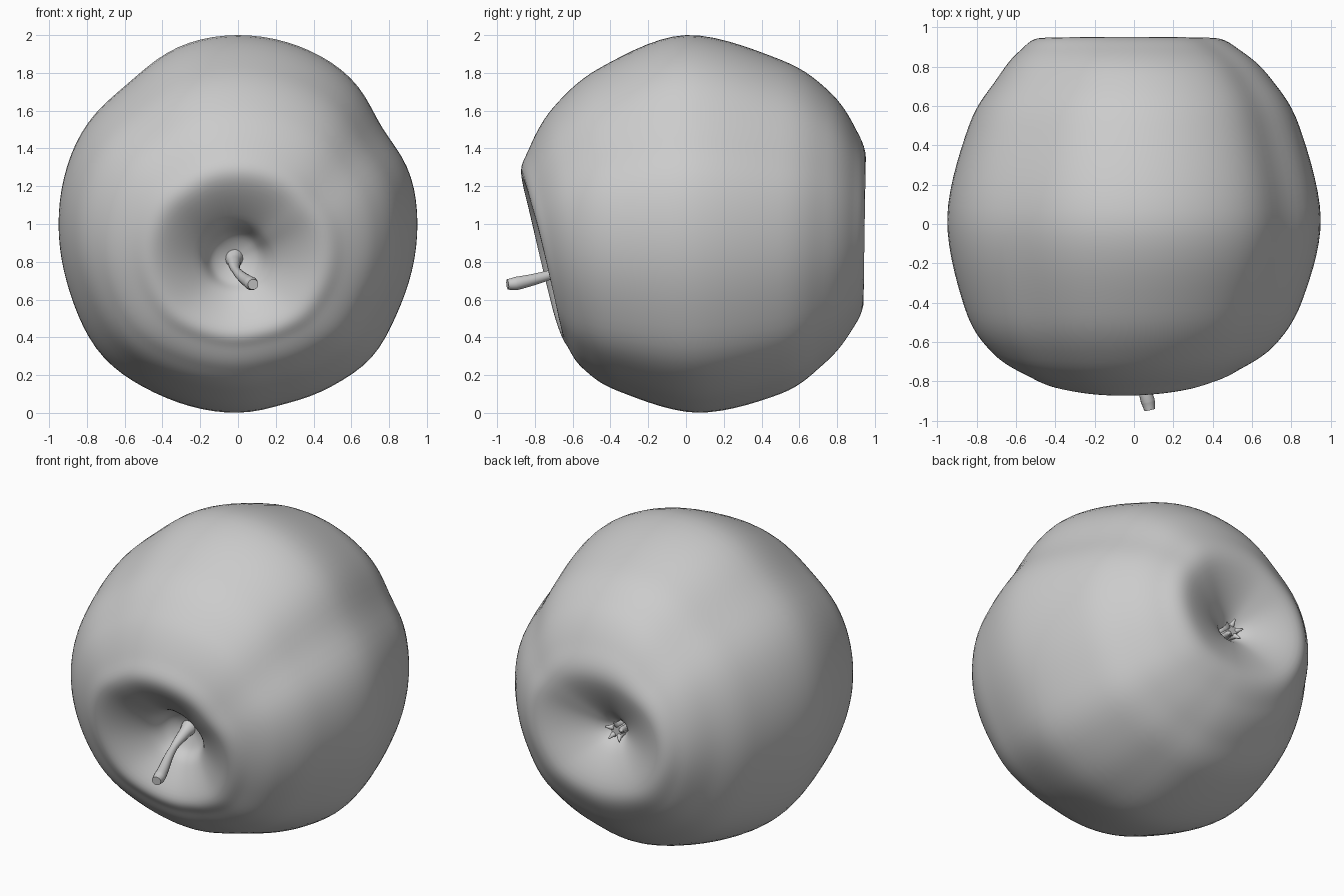
import bpy, bmesh, math
from mathutils import Vector

if "Cube" in bpy.data.objects:
    bpy.data.objects.remove(bpy.data.objects["Cube"])

SEG, SUB = 96, 7

# Body rings, stem end to blossom end: top y, top z, bottom y, bottom z, half width
RINGS = [
    (-.46, .82, -.46, .82, 0),
    (-.53, .94, -.50, .70, .12),
    (-.70, 1.03, -.57, .62, .21),
    (-.865, 1.24, -.655, .44, .43),
    (-.83, 1.40, -.62, .34, .57),
    (-.70, 1.62, -.54, .23, .73),
    (-.45, 1.83, -.36, .115, .86),
    (0, 2.0, .06, 0, .95),
    (.50, 1.87, .50, .10, .84),
    (.75, 1.71, .72, .25, .70),
    (.89, 1.52, .86, .41, .57),
    (.95, 1.32, .94, .60, .42),
    (.82, 1.06, .84, .84, .13),
    (.69, .95, .69, .95, 0),
]
# Uneven outline: angle, radius offset, spread (degrees)
LUMPS = [(34, -.047, 13), (128, -.035, 15), (224, .027, 16), (284, -.012, 9), (315, .024, 12)]


def lump(deg):
    total = 0
    for a, d, w in LUMPS:
        gap = (deg - a + 180) % 360 - 180
        total += d * math.exp(-(gap / w) ** 2)
    return total


def ring_point(i, t):
    ty, tz, by, bz, half = RINGS[i]
    c, s = math.cos(t), math.sin(t)
    tall = (tz - bz) / 2
    r = half * c * c + tall * s * s
    r += lump(math.degrees(t)) * (r / .97) ** 1.5
    # blossom hollow sits left of centre, stem face leans back on the right
    cx = -.07 * max(0, (i - 9) / 4) - .02 * max(0, 1 - i / 3)
    y = (ty + by) / 2 + (ty - by) / 2 * s
    if y < 0:
        y += .03 * c * half
    return Vector((cx + r * c, y, (tz + bz) / 2 + r * s))


def catmull(p0, p1, p2, p3, s):
    return .5 * (2 * p1 + (p2 - p0) * s + (2 * p0 - 5 * p1 + 4 * p2 - p3) * s * s
                 + (3 * p1 - p0 - 3 * p2 + p3) * s ** 3)


# Fruit body: smooth meridians through the rings
bm = bmesh.new()
columns = []
for j in range(SEG):
    t = 2 * math.pi * j / SEG
    pts = [ring_point(i, t) for i in range(len(RINGS))]
    pts = [pts[0]] + pts + [pts[-1]]
    col = [catmull(*pts[i:i + 4], k / SUB) for i in range(len(pts) - 3) for k in range(SUB)]
    columns.append([bm.verts.new(p) for p in col + [pts[-1]]])
for j in range(SEG):
    a, b = columns[j], columns[(j + 1) % SEG]
    for i in range(len(a) - 1):
        bm.faces.new((a[i], a[i + 1], b[i + 1], b[i]))
bmesh.ops.remove_doubles(bm, verts=bm.verts, dist=1e-5)
bmesh.ops.recalc_face_normals(bm, faces=bm.faces)
for f in bm.faces:
    f.smooth = True
mesh = bpy.data.meshes.new("fruit_body")
bm.to_mesh(mesh)
bm.free()
bpy.context.collection.objects.link(bpy.data.objects.new("fruit_body", mesh))


def tube(name, path):
    """Rounded rod through (x, y, z, radius) points."""
    cu = bpy.data.curves.new(name, 'CURVE')
    cu.dimensions = '3D'
    cu.bevel_depth = 1
    cu.bevel_resolution = 5
    cu.resolution_u = 8
    cu.use_fill_caps = True
    sp = cu.splines.new('BEZIER')
    sp.bezier_points.add(len(path) - 1)
    for bp, (x, y, z, r) in zip(sp.bezier_points, path):
        bp.co = (x, y, z)
        bp.radius = r
        bp.handle_left_type = bp.handle_right_type = 'AUTO'
    ob = bpy.data.objects.new(name, cu)
    bpy.context.collection.objects.link(ob)
    bpy.ops.object.select_all(action='DESELECT')
    ob.select_set(True)
    bpy.context.view_layer.objects.active = ob
    bpy.ops.object.convert(target='MESH')
    bpy.ops.object.shade_smooth_by_angle(angle=math.radians(40))


# Stem, flared at its root and thicker at its tip
tube("stem", [(-.02, -.43, .83, .06), (-.02, -.51, .80, .036), (-.01, -.64, .755, .022),
              (.07, -.90, .685, .036), (.08, -.945, .68, .028)])

# Dried blossom: short core and five curled sepals
tube("blossom_core", [(-.07, .66, .95, .05), (-.07, .81, .95, .035)])
for k in range(5):
    a = math.radians(90 + 72 * k)
    c, s = math.cos(a), math.sin(a)
    tube(f"sepal_{k + 1}", [(-.07 + r * c, y, .95 + r * s, w) for r, y, w in
                            ((.03, .70, .022), (.035, .80, .018), (.065, .835, .004))])
